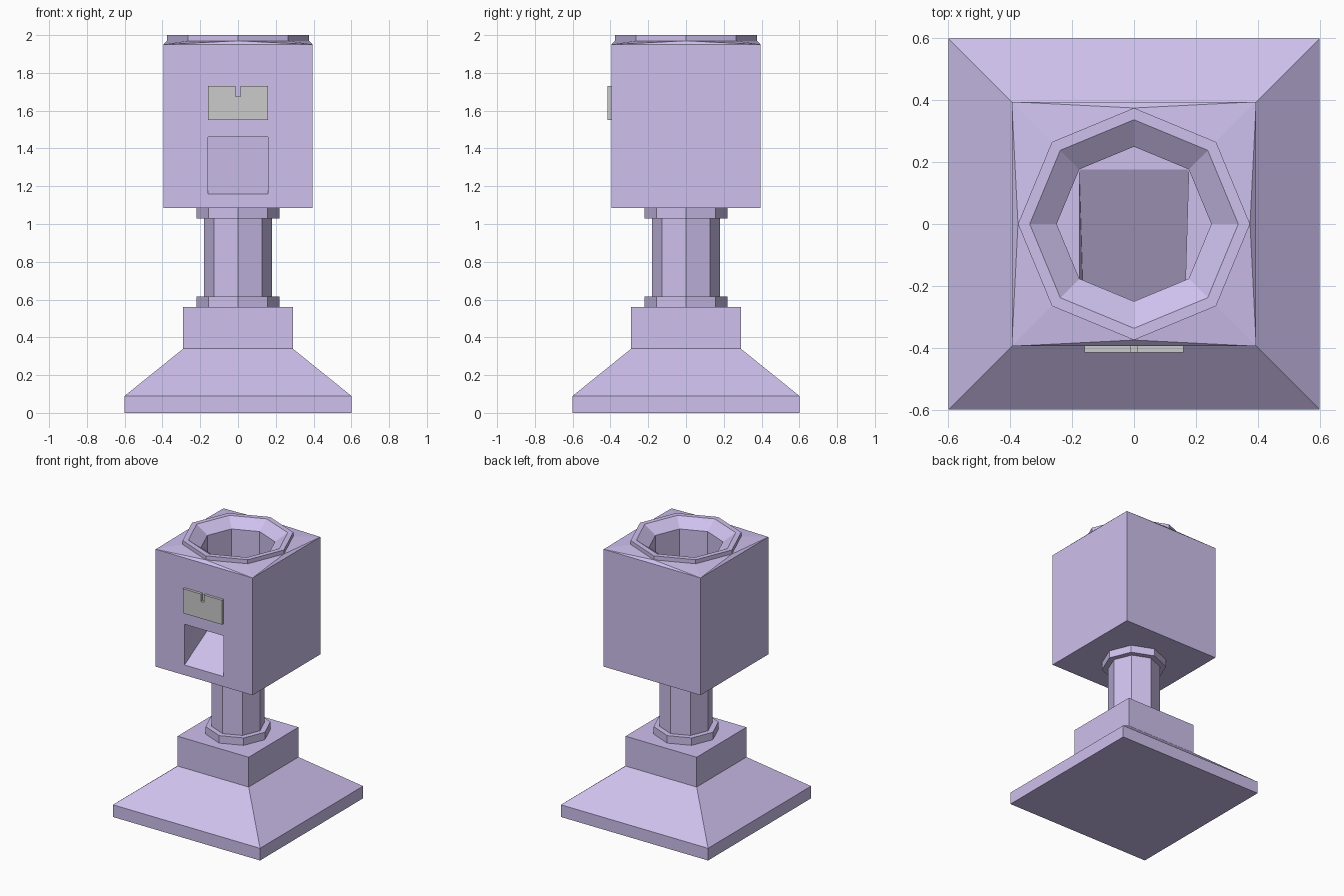
import bpy, bmesh
from math import sin, cos, pi, sqrt

if "Cube" in bpy.data.objects:
    bpy.data.objects.remove(bpy.data.objects["Cube"])

purple = bpy.data.materials.new("purple_paint")
purple.diffuse_color = (0.62, 0.53, 0.85, 1)
purple.use_nodes = True
purple.node_tree.nodes["Principled BSDF"].inputs["Base Color"].default_value = purple.diffuse_color


def finish(name, bm, mat=None):
    bmesh.ops.recalc_face_normals(bm, faces=bm.faces)
    mesh = bpy.data.meshes.new(name)
    bm.to_mesh(mesh)
    bm.free()
    ob = bpy.data.objects.new(name, mesh)
    bpy.context.collection.objects.link(ob)
    if mat:
        mesh.materials.append(mat)
    return ob


def ring(bm, r, z, n=8):
    """Octagon of radius r, or square of half-width r when n is 4."""
    off, rad = (pi / 4, r * sqrt(2)) if n == 4 else (0, r)
    return [bm.verts.new((rad * cos(off + 2 * pi * i / n),
                          rad * sin(off + 2 * pi * i / n), z)) for i in range(n)]


def bridge(bm, a, b):
    n = len(a)
    for i in range(n):
        j = (i + 1) % n
        bm.faces.new((a[i], a[j], b[j], b[i]))


def stack(bm, profile, n=8):
    rings = [ring(bm, r, z, n) for r, z in profile]
    for a, b in zip(rings, rings[1:]):
        bridge(bm, a, b)
    return rings


def turned(name, profile, n):
    bm = bmesh.new()
    rings = stack(bm, profile, n)
    bm.faces.new(rings[0])
    bm.faces.new(rings[-1])
    return finish(name, bm, purple)


# Square sloping foot
turned("base", [(0.6, 0), (0.6, 0.09), (0.29, 0.34), (0.29, 0.56)], 4)

# Octagonal post with a collar at each end
turned("post", [(0.22, 0.56), (0.22, 0.615), (0.18, 0.615),
                (0.18, 1.03), (0.22, 1.03), (0.22, 1.09)], 8)

# Housing: box, rim, funnel and chute in one skin
bm = bmesh.new()
H, ZT = 0.395, 1.95
low, top = ring(bm, H, 1.085, 4), ring(bm, H, ZT, 4)
bm.faces.new(low)
for i in (0, 1, 3):
    j = (i + 1) % 4
    bm.faces.new((low[i], low[j], top[j], top[i]))

# Front wall around the chute opening
bl, br, tr, tl = hole = [bm.verts.new((x, -H, z)) for x, z in
                         ((-0.16, 1.16), (0.16, 1.16), (0.16, 1.46), (-0.16, 1.46))]
bridge(bm, [low[2], low[3], top[3], top[2]], hole)

# Rim and funnel rings
rings = stack(bm, [(0.375, 1.97), (0.375, 2.0), (0.337, 2.0), (0.25, 1.94), (0.25, 1.46)])

# Shallow shoulder from the square to the octagon
rim = rings[0]
for i in range(4):
    c, d = top[i], top[(i + 1) % 4]
    a, m, b = rim[2 * i + 1], rim[(2 * i + 2) % 8], rim[(2 * i + 3) % 8]
    for f in ((c, a, m), (c, m, d), (d, m, b)):
        bm.faces.new(f)

# Chute from the funnel bottom to the opening: floor, cheeks, ceiling
o = rings[-1]
chute = [bm.faces.new(f) for f in ((bl, br, o[1], o[3]), (o[1], o[2], o[3]),
                                   (tl, bl, o[3], o[4], o[5]),
                                   (tr, br, o[1], o[0], o[7]),
                                   (tl, tr, o[7], o[6], o[5]))]
bmesh.ops.triangulate(bm, faces=chute)
finish("housing", bm, purple)

# Grey coin plate with a slot cut in its top edge
bm = bmesh.new()
outline = [(-0.16, 1.55), (0.16, 1.55), (0.16, 1.73), (0.012, 1.73),
           (0.012, 1.675), (-0.012, 1.675), (-0.012, 1.73), (-0.16, 1.73)]
front, back = [[bm.verts.new((x, y, z)) for x, z in outline] for y in (-0.415, -0.39)]
bm.faces.new(front)
bm.faces.new(back)
bridge(bm, front, back)
finish("coin_plate", bm)
